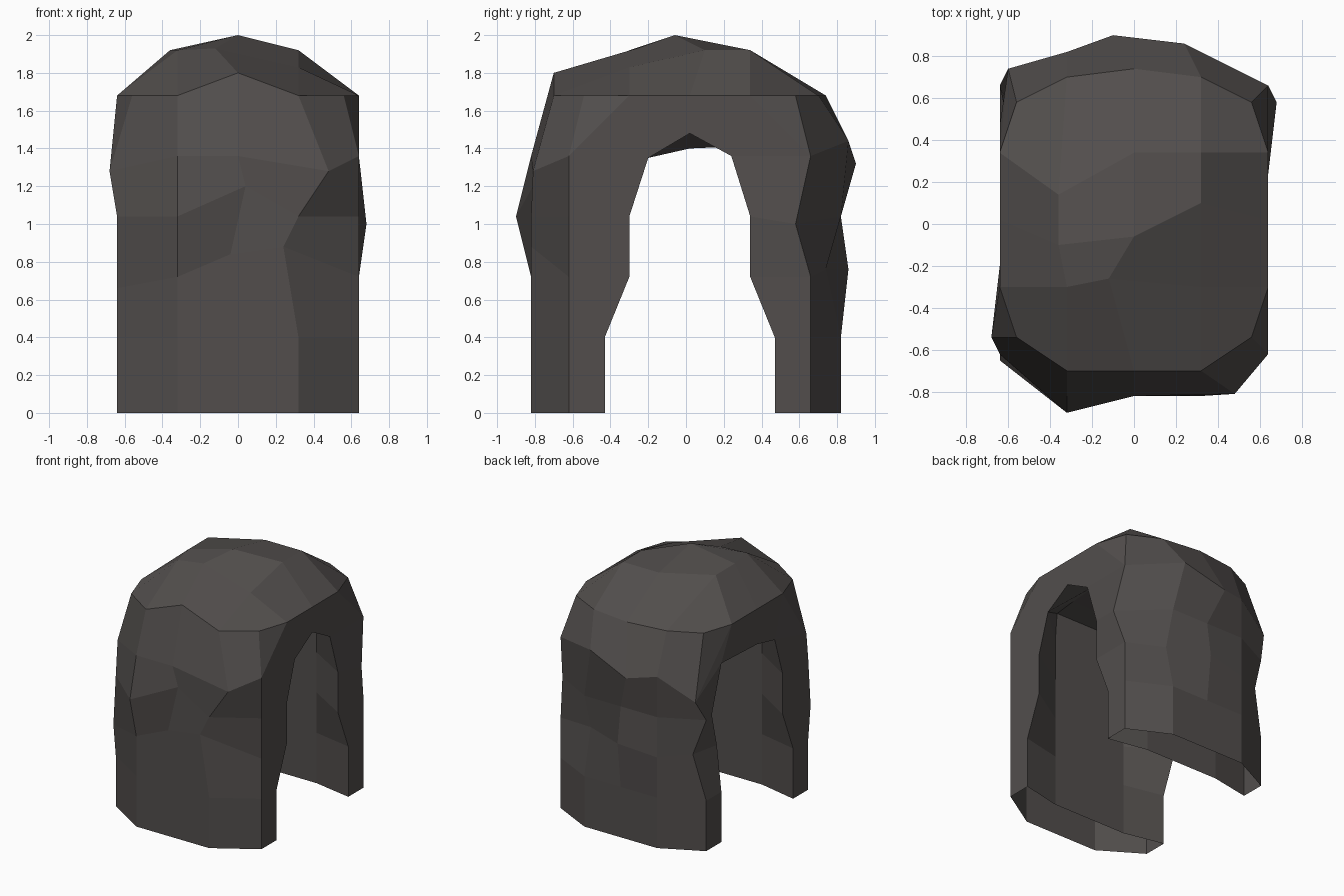
import bpy, bmesh

if "Cube" in bpy.data.objects:
    bpy.data.objects.remove(bpy.data.objects["Cube"])

# Stone colour
stone = bpy.data.materials.new("dark grey stone")
stone.diffuse_color = (0.084, 0.076, 0.073, 1)
stone.use_nodes = True
stone.node_tree.nodes["Principled BSDF"].inputs["Base Color"].default_value = stone.diffuse_color

COLS = (-0.64, -0.32, 0, 0.32, 0.64)
LEVELS = (0, 0.4, 0.72, 1.04, 1.36)

# Chipped and bulging stones: (column, profile index) -> position
CHIPS = {
    (0, 2): (-0.64, -0.65, 0.66), (0, 4): (-0.68, -0.54, 1.28),
    (1, 3): (-0.32, -0.9, 1.04),
    (2, 2): (-0.04, -0.82, 0.84), (2, 3): (0.04, -0.81, 1.2),
    (3, 2): (0.24, -0.82, 0.88), (3, 3): (0.32, -0.82, 1.04),
    (3, 4): (0.48, -0.81, 1.28), (2, 5): (0, -0.7, 1.8),
    (1, 7): (-0.36, -0.1, 1.92), (1, 8): (-0.36, 0.14, 1.92),
    (2, 6): (-0.12, -0.26, 1.93), (2, 7): (0, -0.06, 2.0),
    (3, 6): (0.32, -0.3, 1.83), (3, 7): (0.32, 0.1, 1.92),
    (0, 10): (-0.6, 0.74, 1.2), (0, 12): (-0.55, 0.7, 0.76),
    (2, 10): (-0.1, 0.9, 1.32), (3, 10): (0.24, 0.86, 1.44),
    (2, 12): (0, 0.86, 0.76), (3, 12): (0.32, 0.74, 0.76),
    (4, 11): (0.68, 0.58, 1.0),
}


def outer(c):
    """Outer profile of one column: up the front, over the top, down the back."""
    x, end = COLS[c], c in (0, 4)
    fy, by = (-0.62, 0.66) if end else (-0.82, 0.82)
    front = [(x, fy, z) for z in LEVELS]
    back = [(x, by, z) for z in LEVELS][::-1]
    if end:
        sx = x * 0.875
        eave_f, eave_b, roof_z = (sx, -0.54, 1.68), (sx, 0.58, 1.68), 1.68
    else:
        eave_f, eave_b, roof_z = (x, -0.7, 1.68), (x, 0.74 if c == 2 else 0.7, 1.68), 1.92
    roof = [(x, y, roof_z) for y in (-0.3, 0.02, 0.34)]
    pts = front + [eave_f] + roof + [eave_b] + back
    return [CHIPS.get((c, i), p) for i, p in enumerate(pts)]


def inner(c):
    """Inner profile, paired point by point with the outer one."""
    x = COLS[c]
    if c in (0, 4):  # rims of the two openings
        front = [(-0.43, 0), (-0.43, 0.4), (-0.3, 0.72), (-0.3, 1.04)] + [(-0.2, 1.35)] * 3
        if c == 4:
            top = [(0.02, 1.48)]
            back = [(0.24, 1.36)] * 3 + [(0.34, 1.04), (0.34, 0.72), (0.47, 0.4), (0.47, 0)]
        else:
            top = [(0.02, 1.4)]
            back = [(0.47, 1.42)] * 3 + [(0.47, z) for z in LEVELS[3::-1]]
    else:  # wider, taller chamber between them
        front = [(-0.5, z) for z in LEVELS] + [(-0.48, 1.58), (-0.3, 1.6)]
        top = [(0.02, 1.62)]
        back = [(0.34, 1.6), (0.5, 1.58)] + [(0.53, z) for z in LEVELS[::-1]]
    pts = [(x, y, z) for y, z in front + top + back]
    if c == 0:  # worn stone beside the left opening
        pts[11], pts[12] = (-0.57, 0.49, 1.0), (-0.6, 0.47, 0.76)
    return pts


# Rock arch: loft the outer and inner skins and leave the feet open
bm = bmesh.new()
out = [[bm.verts.new(p) for p in outer(c)] for c in range(5)]
inn = [[bm.verts.new(p) for p in inner(c)] for c in range(5)]
for i in range(14):
    for c in range(4):
        a, b = out[c], out[c + 1]
        bm.faces.new((a[i], b[i], b[i + 1], a[i + 1]))
        a, b = inn[c], inn[c + 1]
        bm.faces.new((a[i + 1], b[i + 1], b[i], a[i]))

# End walls around the openings, with small bevelled corners at the eaves
for c in (0, 4):
    o, n = out[c], inn[c]
    faces = [(o[i], o[i + 1], n[i + 1], n[i]) for i in range(14) if i not in (4, 5, 8, 9)]
    faces += [(o[4], o[5], o[6]), (o[4], o[6], n[6], n[4]),
              (o[8], o[9], o[10]), (o[8], o[10], n[10], n[8])]
    for f in faces:
        bm.faces.new(f if c == 0 else f[::-1])
bmesh.ops.remove_doubles(bm, verts=bm.verts, dist=0.001)

mesh = bpy.data.meshes.new("rock_arch")
bm.to_mesh(mesh)
bm.free()
mesh.materials.append(stone)
arch = bpy.data.objects.new("rock_arch", mesh)
bpy.context.collection.objects.link(arch)
